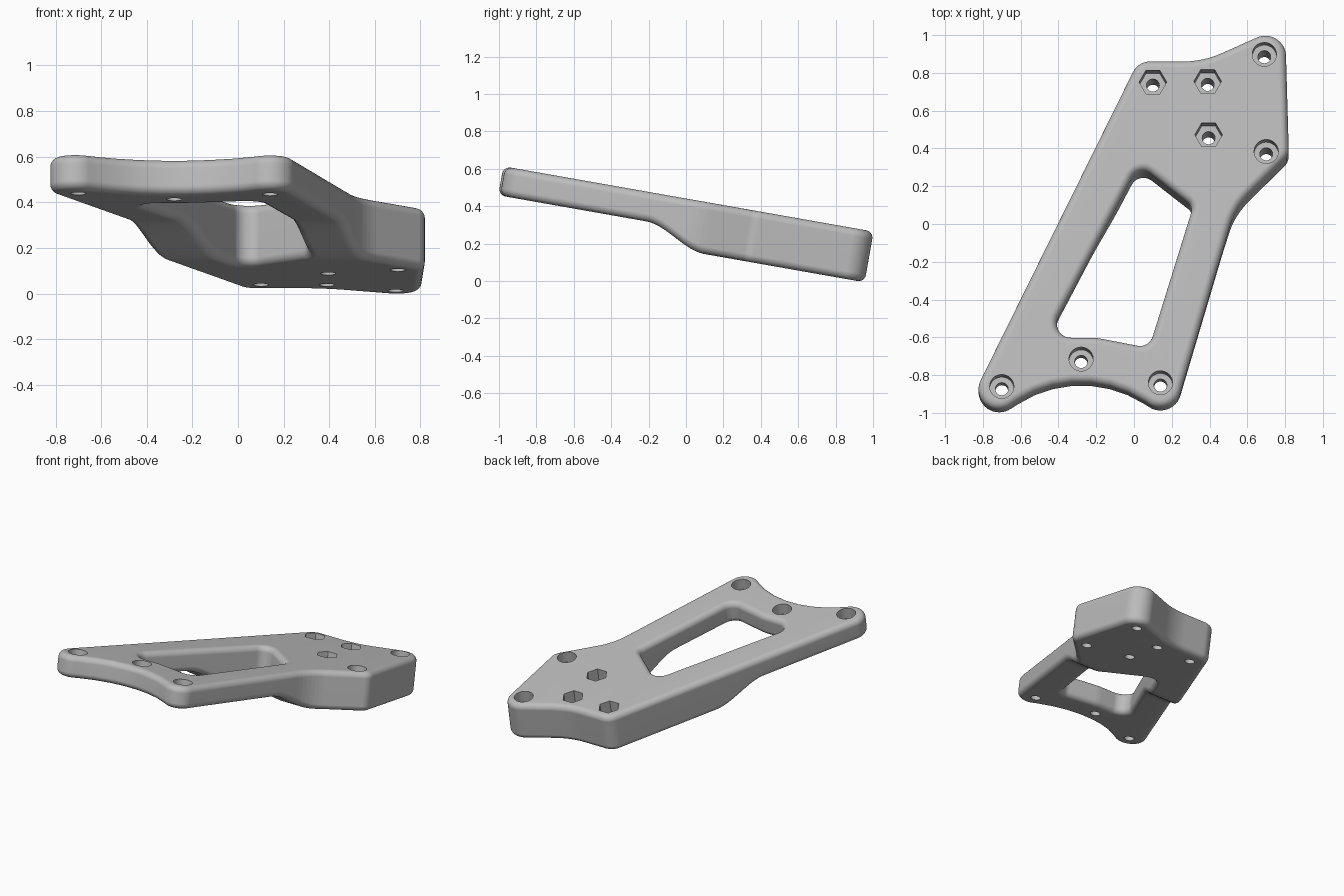
import bpy, bmesh, math
from mathutils import Vector, Matrix

if "Cube" in bpy.data.objects:
    bpy.data.objects.remove(bpy.data.objects["Cube"])

TILT = math.radians(-10)
THIN, THICK, FILLET = 0.157, 0.275, 0.04
STEP0, STEP1 = -0.19, 0.15          # where the underside steps down

# corner points: x, y, corner radius (counter-clockwise)
OUTLINE = [(-.988, -1.195, .11), (-.28, -.727, .61), (.204, -1.045, .11),
           (.536, .091, .40), (.82, .375, .08), (.80, 1.077, .11),
           (.366, .88, .50), (.022, .88, .10)]
WINDOW = [(.027, .327, .07), (-.457, -.605, .075), (-.2, -.605, .30),
          (.08, -.66, .07), (.313, .101, .05)]
BOLTS = [(.69, .912), (.70, .39), (-.70, -.873), (-.28, -.726), (.14, -.853)]
NUTS = [(.10, .763), (.39, .767), (.395, .48)]


def rounded(corners):
    """Points and outward normals of a polygon with rounded corners."""
    out, n = [], len(corners)
    for i, (x, y, r) in enumerate(corners):
        p = Vector((x, y))
        a = (Vector(corners[i - 1][:2]) - p).normalized()
        b = (Vector(corners[(i + 1) % n][:2]) - p).normalized()
        half = a.angle(b) / 2
        c = p + (a + b).normalized() * r / math.sin(half)
        convex = (-a).cross(b) > 0
        start = p + a * r / math.tan(half) - c
        turn = (math.pi - 2 * half) * (1 if convex else -1)
        steps = max(6, round(abs(turn) / math.radians(9)))
        for k in range(steps + 1):
            d = Matrix.Rotation(turn * k / steps, 2) @ start
            out.append((c + d, d.normalized() * (1 if convex else -1)))
    return out


def add_wall(bm, pts, side):
    """Vertical wall with rounded top and bottom edges; returns the rim edges."""
    prof = []
    for k in range(7):
        t = math.pi / 2 * k / 6
        prof.append((FILLET * (1 - math.sin(t)), -FILLET * (1 - math.cos(t))))
    prof += [(d, -THICK - w) for d, w in reversed(prof)]
    rings = [[bm.verts.new((*(p + n * d * side), w)) for p, n in pts] for d, w in prof]
    m = len(pts)
    for r0, r1 in zip(rings, rings[1:]):
        for i in range(m):
            j = (i + 1) % m
            bm.faces.new((r0[i], r0[j], r1[j], r1[i]))
    return [[bm.edges.get((r[i], r[(i + 1) % m])) for i in range(m)]
            for r in (rings[0], rings[-1])]


def depth(y):
    t = min(1, max(0, (y - STEP0) / (STEP1 - STEP0)))
    return THIN + (THICK - THIN) * t * t * (3 - 2 * t)


def new_object(name, bm):
    bmesh.ops.recalc_face_normals(bm, faces=bm.faces[:])
    me = bpy.data.meshes.new(name)
    bm.to_mesh(me)
    bm.free()
    ob = bpy.data.objects.new(name, me)
    bpy.context.collection.objects.link(ob)
    return ob


def pegs(name, spots, radius, sides, top, bottom):
    bm = bmesh.new()
    for x, y in spots:
        bmesh.ops.create_cone(bm, cap_ends=True, segments=sides, radius1=radius,
                              radius2=radius, depth=top - bottom,
                              matrix=Matrix.Translation((x, y, (top + bottom) / 2))
                              @ Matrix.Rotation(math.pi / 2, 4, 'Z'))
    ob = new_object(name, bm)
    ob.hide_render = True
    return ob


# plate with a window, flat bottomed at first
bm = bmesh.new()
top_a, low_a = add_wall(bm, rounded(OUTLINE), -1)
top_b, low_b = add_wall(bm, rounded(WINDOW), 1)
for rim in (top_a + top_b, low_a + low_b):
    bmesh.ops.triangle_fill(bm, edges=rim, use_beauty=True, use_dissolve=False)

# slice across the step, then raise the underside of the thin end
for k in range(17):
    y = STEP0 + (STEP1 - STEP0) * k / 16
    bmesh.ops.bisect_plane(bm, geom=bm.verts[:] + bm.edges[:] + bm.faces[:],
                           dist=1e-5, plane_co=(0, y, 0), plane_no=(0, 1, 0))
for v in bm.verts:
    if v.co.z < -THICK / 2:
        v.co.z += THICK - depth(v.co.y)
plate = new_object("bracket_plate", bm)

# bolt counterbores, hexagonal nut pockets and through holes
cutters = [pegs("bolt_recess_cutter", BOLTS, .064, 40, .05, -.08),
           pegs("nut_pocket_cutter", NUTS, .073, 6, .05, -.10),
           pegs("through_hole_cutter", BOLTS + NUTS, .034, 32, .06, -.4)]
bpy.context.view_layer.objects.active = plate
plate.select_set(True)
for c in cutters:
    mod = plate.modifiers.new(c.name, 'BOOLEAN')
    mod.operation, mod.solver, mod.object = 'DIFFERENCE', 'EXACT', c
    bpy.ops.object.modifier_apply(modifier=mod.name)
for c in cutters:
    bpy.data.objects.remove(c)

# smooth fillets, flat faces kept flat
bpy.ops.object.shade_smooth_by_angle(angle=math.radians(30))
wn = plate.modifiers.new("even_shading", 'WEIGHTED_NORMAL')
wn.keep_sharp = True

grey = bpy.data.materials.new("plain_grey")
grey.diffuse_color = (.5, .5, .5, 1)
grey.use_nodes = True
grey.node_tree.nodes["Principled BSDF"].inputs["Base Color"].default_value = grey.diffuse_color
plate.data.materials.clear()
plate.data.materials.append(grey)

# tilt the plate and stand it on the ground
plate.rotation_euler.x = TILT
bpy.context.view_layer.update()
plate.location.z = -min((plate.matrix_world @ v.co).z for v in plate.data.vertices)
